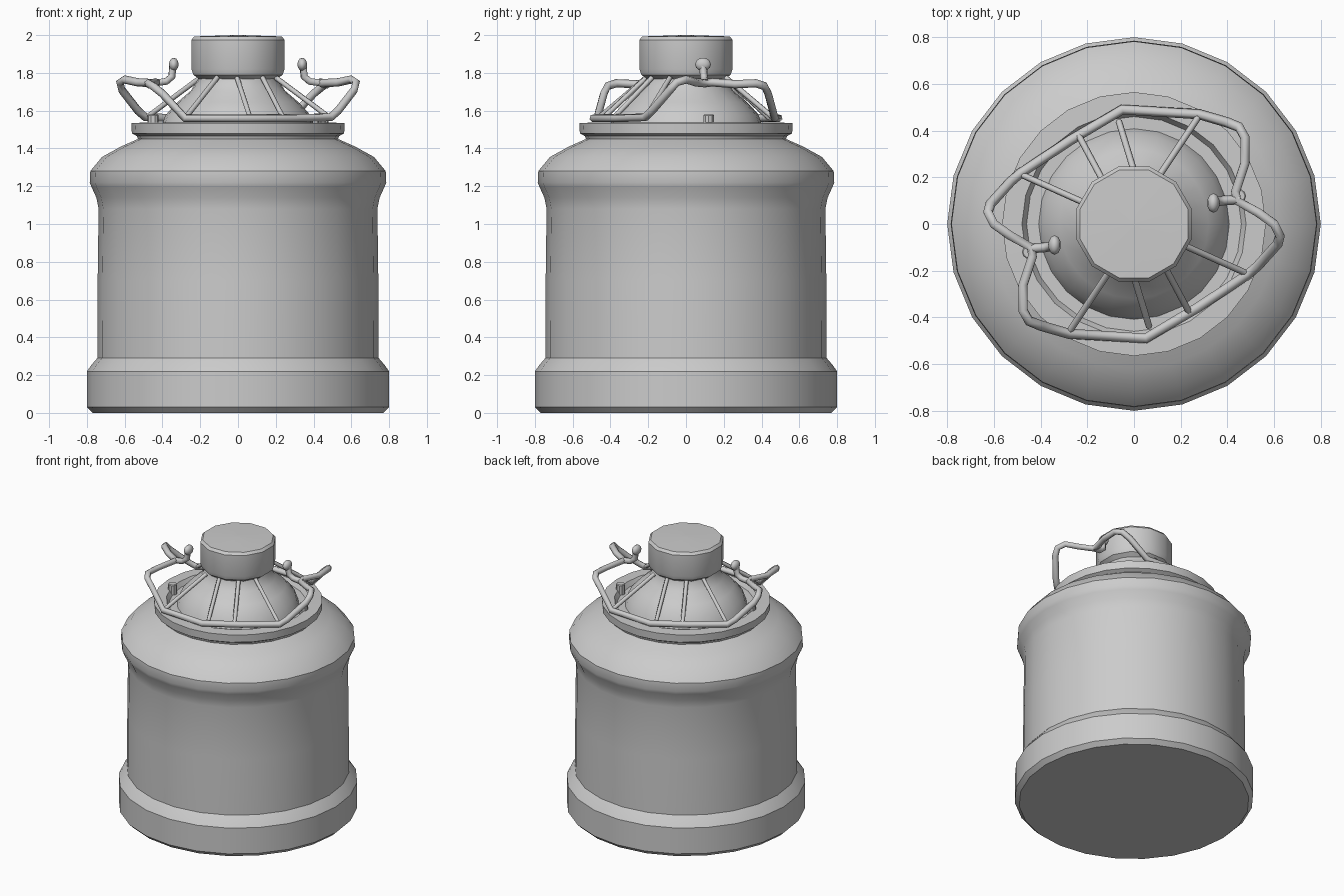
import bpy, bmesh, math
from mathutils import Vector

if "Cube" in bpy.data.objects:
    bpy.data.objects.remove(bpy.data.objects["Cube"])


def lathe(name, profile, sides, offset=0.0, angle=35):
    """Revolve (radius, z) points around z and cap both ends."""
    bm = bmesh.new()
    rings = []
    for r, z in profile:
        rings.append([bm.verts.new((r * math.cos(offset + math.tau * i / sides),
                                    r * math.sin(offset + math.tau * i / sides), z))
                      for i in range(sides)])
    for a, b in zip(rings, rings[1:]):
        for i in range(sides):
            j = (i + 1) % sides
            bm.faces.new((a[i], a[j], b[j], b[i]))
    bm.faces.new(rings[0][::-1])
    bm.faces.new(rings[-1])
    me = bpy.data.meshes.new(name)
    bm.to_mesh(me)
    bm.free()
    ob = bpy.data.objects.new(name, me)
    bpy.context.collection.objects.link(ob)
    bpy.ops.object.select_all(action='DESELECT')
    ob.select_set(True)
    bpy.context.view_layer.objects.active = ob
    bpy.ops.object.shade_smooth_by_angle(angle=math.radians(angle))
    return ob


def tube(name, points, radius, cyclic=False):
    """Round wire through the given points."""
    cu = bpy.data.curves.new(name, 'CURVE')
    cu.dimensions = '3D'
    cu.bevel_depth = radius
    cu.bevel_resolution = 1
    cu.use_fill_caps = True
    sp = cu.splines.new('POLY')
    sp.points.add(len(points) - 1)
    for p, co in zip(sp.points, points):
        p.co = (*co, 1)
    sp.use_cyclic_u = cyclic
    ob = bpy.data.objects.new(name, cu)
    bpy.context.collection.objects.link(ob)
    return ob


def half_turn(p):
    return (-p[0], -p[1], p[2])


# Can body: foot band, wall, bulged shoulder, rim and recessed top
lathe("can_body", [
    (0.77, 0), (0.80, 0.03), (0.80, 0.22), (0.775, 0.255), (0.745, 0.29),
    (0.743, 0.7), (0.738, 1.08), (0.75, 1.14), (0.775, 1.195), (0.785, 1.22),
    (0.782, 1.28), (0.72, 1.355), (0.62, 1.41), (0.53, 1.45), (0.535, 1.465),
    (0.562, 1.48), (0.565, 1.535), (0.48, 1.537), (0.46, 1.505), (0.40, 1.505)], 24)

# Conical lid with narrow neck
lathe("lid_cone", [(0.41, 1.50), (0.385, 1.575), (0.32, 1.645),
                   (0.25, 1.705), (0.21, 1.77), (0.21, 1.80)], 24)

# Cap
lathe("cap", [(0.21, 1.765), (0.245, 1.79), (0.255, 1.82), (0.255, 1.975),
              (0.24, 1.993), (0.02, 2.0)], 12, math.radians(15))

# Wire loop: front rail and right handle, then repeated by a half turn
half = [(-0.28, -0.47, 1.56), (0.05, -0.49, 1.56), (0.27, -0.36, 1.56),
        (0.49, -0.215, 1.565), (0.53, -0.18, 1.60), (0.615, -0.085, 1.71),
        (0.625, -0.05, 1.75), (0.60, 0.0, 1.765), (0.53, 0.05, 1.75),
        (0.44, 0.10, 1.745), (0.435, 0.14, 1.75), (0.475, 0.26, 1.74),
        (0.475, 0.37, 1.745), (0.45, 0.415, 1.73), (0.40, 0.435, 1.69)]
tube("handle_wire", half + [half_turn(p) for p in half], 0.022, True)

# Spokes from rail to neck, one set per side
spokes = [((-0.28, -0.465), (-0.11, -0.21)), ((0.065, -0.44), (-0.005, -0.21)),
          ((0.24, -0.385), (0.13, -0.18)), ((0.49, -0.215), (0.20, -0.085))]
# Finger hook rising from the middle of each handle
hook = [(0.45, 0.105, 1.745), (0.38, 0.10, 1.755), (0.35, 0.095, 1.78),
        (0.345, 0.09, 1.84)]
for side, turn in (("front", lambda p: p), ("back", half_turn)):
    for i, (a, b) in enumerate(spokes):
        tube(f"spoke_{side}_{i}", [turn((*a, 1.56)), turn((*b, 1.775))], 0.014)
    tube(f"hook_{side}", [turn(p) for p in hook], 0.021)
    # Rounded hook tip
    bpy.ops.mesh.primitive_uv_sphere_add(segments=10, ring_count=6, radius=1,
                                         location=turn((0.34, 0.09, 1.845)))
    tip = bpy.context.object
    tip.name = f"hook_tip_{side}"
    tip.scale = (0.027, 0.042, 0.035)
    bpy.ops.object.shade_smooth()
    # Small stop peg on the recessed top
    peg = lathe(f"stop_peg_{side}", [(0.03, 1.50), (0.03, 1.575), (0.025, 1.58)], 10)
    peg.location = turn((0.45, 0.12, 0.0))
